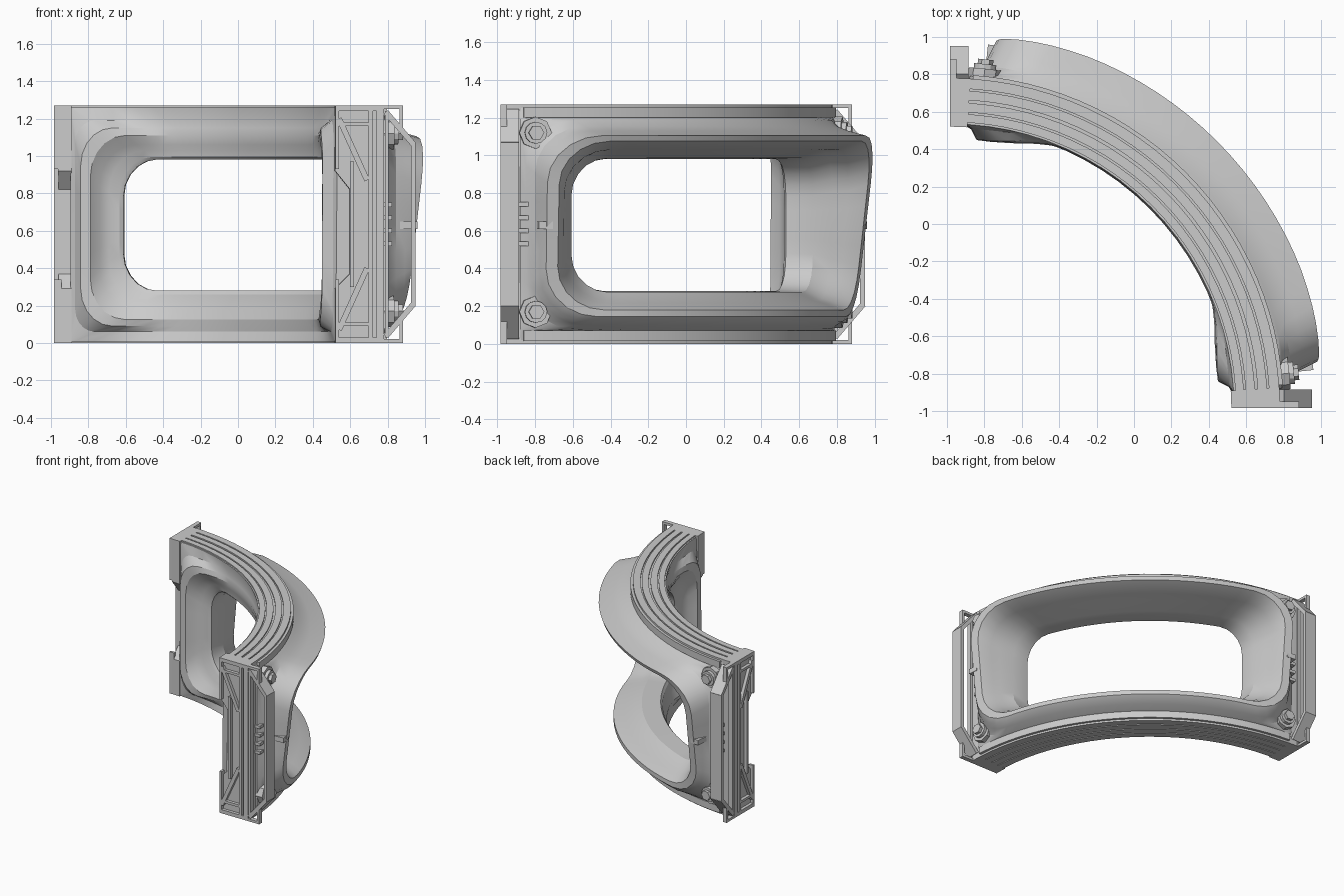
import bpy, bmesh
from math import sin, cos, pi, radians, hypot

if "Cube" in bpy.data.objects:
    bpy.data.objects.remove(bpy.data.objects["Cube"])

C = -0.985          # arc centre, same in x and y
R0 = 1.7            # nominal radius used to unroll the arc
HALF = R0 * pi / 4  # half length of the unrolled wall
H = 1.27            # height


def polar(a, r, z):
    return (C + r * cos(a), C + r * sin(a), z)


def make(name, verts, faces, smooth=False, mirror=False):
    bm = bmesh.new()
    vs = [bm.verts.new(v) for v in verts]
    for f in faces:
        bm.faces.new([vs[i] for i in f])
    bmesh.ops.recalc_face_normals(bm, faces=bm.faces)
    me = bpy.data.meshes.new(name)
    bm.to_mesh(me)
    bm.free()
    ob = bpy.data.objects.new(name, me)
    bpy.context.collection.objects.link(ob)
    if smooth:
        bpy.ops.object.select_all(action='DESELECT')
        ob.select_set(True)
        bpy.context.view_layer.objects.active = ob
        bpy.ops.object.shade_smooth_by_angle(angle=radians(22))
    if mirror:   # the model is symmetric about the x = y diagonal
        make(name + "_other_end", [(y, x, z) for x, y, z in verts], faces, smooth)
    return ob


def loft(rings, close):
    """Quads between rings of equal length; caps when not closed."""
    n, m = len(rings[0]), len(rings)
    verts = [v for ring in rings for v in ring]
    faces = []
    for k in range(m if close else m - 1):
        a, b = k * n, ((k + 1) % m) * n
        faces += [(a + i, a + (i + 1) % n, b + (i + 1) % n, b + i) for i in range(n)]
    if not close:
        faces += [tuple(range(n)), tuple(range((m - 1) * n, m * n))]
    return verts, faces


def sweep(name, profile, a0, a1, n, mirror=False):
    rings = [[polar(radians(a0 + (a1 - a0) * k / n), r, z) for r, z in profile]
             for k in range(n + 1)]
    make(name, *loft(rings, False), smooth=n > 4, mirror=mirror)


def rect(r0, r1, z0, z1):
    return [(r0, z0), (r1, z0), (r1, z1), (r0, z1)]


def window_loop(m, z0, z1, c, rb, rt, ds):
    """Rounded rectangle wrapped on the arc: end margin, heights, corner,
    radius at bottom and top, extra radius towards the ends."""
    h = HALF - m
    corners = [(h - c, z0 + c, -90), (h - c, z1 - c, 0), (-h + c, z1 - c, 90), (-h + c, z0 + c, 180)]
    pts = []
    for i, (s, z, a) in enumerate(corners):
        for k in range(6):
            t = radians(a + 18 * k)
            pts.append((s + c * cos(t), z + c * sin(t)))
        ns, nz, na = corners[(i + 1) % 4]
        end = (ns + c * cos(radians(na)), nz + c * sin(radians(na)))
        n = 20 if i % 2 else 4
        p = pts[-1]
        pts += [(p[0] + (end[0] - p[0]) * k / n, p[1] + (end[1] - p[1]) * k / n) for k in range(1, n)]
    out = []
    for s, z in pts:
        w = min(1, max(0, (abs(s) / h - 0.55) / 0.4))
        r = rb + (rt - rb) * (z - z0) / (z1 - z0) + ds * w * w * (3 - 2 * w)
        out.append(polar(pi / 4 + s / R0, r, z))
    return out


# Curved wall with flared outer frame, window opening and inner frame
loops = [
    (.10, .005, 1.26, .01, 1.51, 1.52, 0),
    (.10, .005, 1.26, .01, 1.76, 1.76, 0),
    (.10, .07, 1.20, .02, 1.775, 1.775, 0),
    (.13, .08, 1.185, .24, 1.80, 1.80, 0),
    (.17, .10, 1.155, .25, 1.84, 1.84, 0),
    (.19, .12, 1.13, .25, 1.88, 1.91, 0),
    (.215, .145, 1.105, .25, 1.91, 2.02, -.01),
    (.27, .18, 1.075, .23, 1.91, 2.01, -.01),
    (.31, .215, 1.03, .22, 1.83, 1.89, 0),
    (.33, .23, 1.025, .22, 1.78, 1.80, 0),
    (.38, .275, .985, .20, 1.70, 1.70, 0),
    (.41, .28, .98, .20, 1.56, 1.56, 0),
    (.39, .26, .995, .20, 1.545, 1.545, 0),
    (.33, .22, 1.03, .22, 1.54, 1.54, -.01),
    (.28, .18, 1.06, .22, 1.53, 1.53, -.03),
    (.23, .125, 1.11, .22, 1.515, 1.52, -.07),
    (.17, .09, 1.15, .20, 1.52, 1.525, -.08),
    (.13, .06, 1.19, .12, 1.525, 1.53, -.03),
]
make("window_wall", *loft([window_loop(*l) for l in loops], True), smooth=True)

# Raised strips along the top and bottom edges
for i, (r0, r1) in enumerate([(1.53, 1.575), (1.585, 1.635), (1.65, 1.70), (1.71, 1.765)]):
    sweep(f"top_strip_{i}", rect(r0, r1, 1.25, H), 1, 89, 26)
    sweep(f"bottom_strip_{i}", rect(r0, r1, 0, .02), 1, 89, 26)
sweep("outer_upper_band", rect(1.74, 1.785, 1.20, 1.255), 4, 86, 26)
sweep("outer_lower_band", rect(1.74, 1.785, .015, .07), 4, 86, 26)

# End posts, stepped back on the inner side at mid height
sweep("end_post", [(1.505, 0), (1.765, 0), (1.765, H), (1.505, H), (1.505, .92),
                   (1.585, .82), (1.585, .37), (1.505, .29)], .9, 3.6, 2, mirror=True)


def bar(name, p, q, w, y0=C, y1=-.945, flip_z=False):
    """Flat bar in the end plane between two (x, z) points."""
    dx, dz = q[0] - p[0], q[1] - p[1]
    l = hypot(dx, dz)
    nx, nz = -dz / l * w / 2, dx / l * w / 2
    quad = [(p[0] + nx, p[1] + nz), (q[0] + nx, q[1] + nz), (q[0] - nx, q[1] - nz), (p[0] - nx, p[1] - nz)]
    make(name, *loft([[(x, y, z) for x, z in quad] for y in (y0, y1)], False), mirror=True)
    if flip_z:
        bar(name + "_lower", (p[0], H - p[1]), (q[0], H - q[1]), w, y0, y1)


# Ribs on the end faces
bar("end_rib_outer", (.76, 0), (.76, H), .04)
bar("end_rib_middle", (.71, 0), (.71, H), .025)
bar("end_rib_inner", (.61, .3), (.61, .97), .02)
bar("end_rib_edge", (.53, .93), (.53, H), .02, flip_z=True)
bar("end_rib_cap", (.52, 1.255), (.78, 1.255), .03, flip_z=True)
bar("end_gusset", (.54, 1.2), (.69, .87), .03, flip_z=True)
bar("end_tie", (.54, 1.17), (.70, 1.17), .02, flip_z=True)

# Open bracket standing off each end
bar("bracket_post", (.937, .20), (.937, 1.07), .026, C, -.885)
bar("bracket_diagonal", (.79, 1.235), (.94, 1.06), .03, C, -.885, flip_z=True)
bar("bracket_top", (.76, 1.26), (.88, 1.26), .02, C, -.95, flip_z=True)
bar("bracket_corner", (.872, 1.13), (.872, H), .018, C, -.95, flip_z=True)
bar("bracket_root", (.795, .03), (.795, 1.24), .02, C, -.95)


def stud(name, z, rad, r0, r1, n):
    """Prism pointing outwards along the radius near the end."""
    rings = []
    for r in (r0, r1):
        rings.append([polar(.103 + rad * cos(2 * pi * k / n) / 1.8, r, z + rad * sin(2 * pi * k / n))
                      for k in range(n)])
    make(name, *loft(rings, False), mirror=True)


# Corner bolts on round pads
for label, z in (("upper", 1.12), ("lower", .17)):
    stud(f"{label}_bolt_pad", z, .085, 1.75, 1.825, 8)
    stud(f"{label}_bolt_washer", z, .058, 1.80, 1.85, 12)
    stud(f"{label}_bolt_head", z, .04, 1.80, 1.875, 6)

# Cooling ribs beside the outer frame, and clamps around it
for i in range(4):
    z = .53 + .07 * i
    sweep(f"side_rib_{i}", rect(1.74, 1.81, z - .012, z + .012), 3, 6, 1, mirror=True)
sweep("frame_clamp", rect(1.80, 1.955, .61, .65), 6, 8.2, 1, mirror=True)
